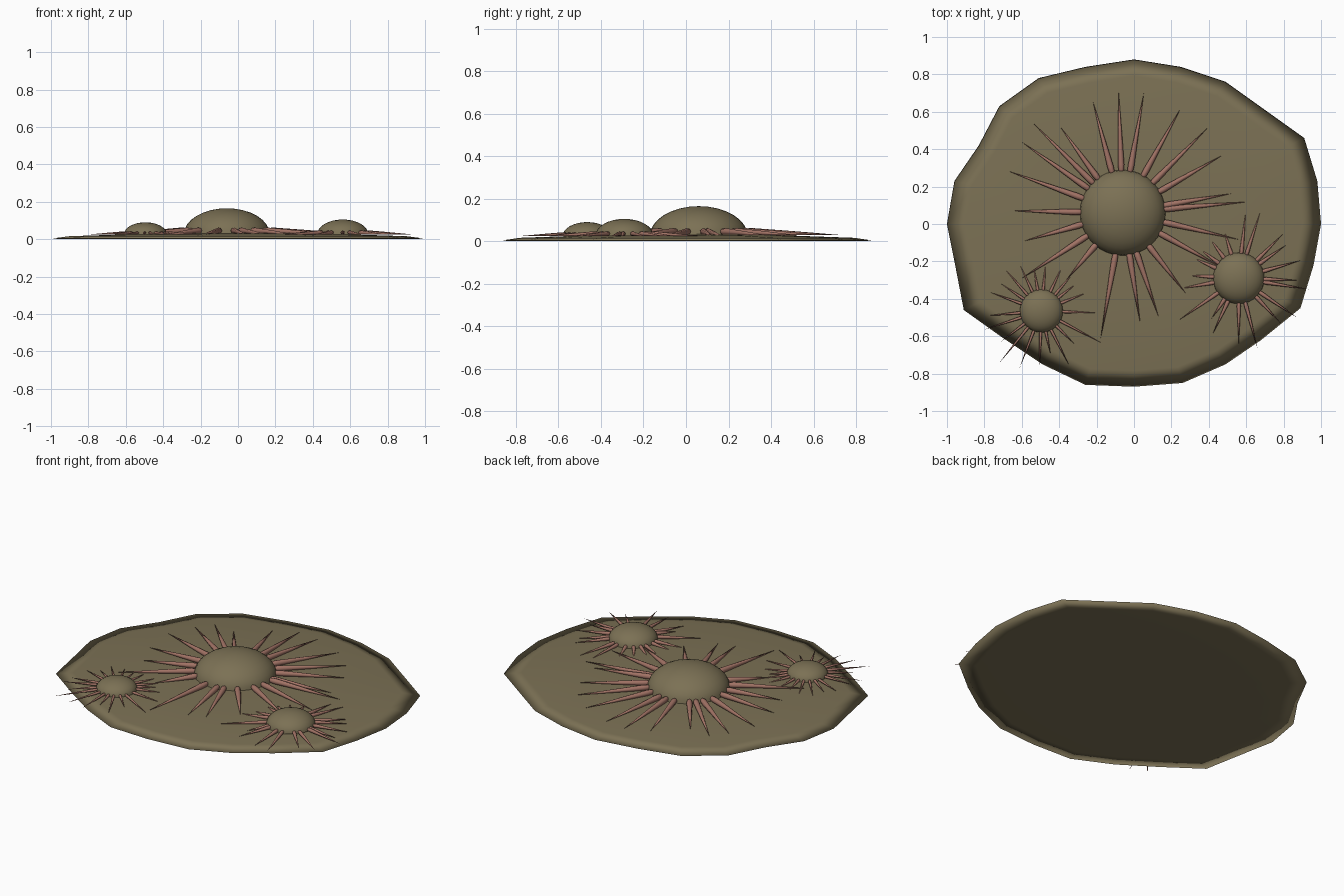
import bpy, bmesh, math
from mathutils import Vector

cube = bpy.data.objects.get("Cube")
if cube:
    bpy.data.objects.remove(cube, do_unlink=True)


def make_material(name, colour):
    mat = bpy.data.materials.new(name)
    mat.use_nodes = True
    mat.diffuse_color = colour
    shader = mat.node_tree.nodes["Principled BSDF"]
    shader.inputs["Base Color"].default_value = colour
    shader.inputs["Roughness"].default_value = 0.8
    return mat


olive = make_material("olive skin", (0.20, 0.165, 0.09, 1))
pink = make_material("dusky pink", (0.36, 0.17, 0.13, 1))


def finish(name, bm, mat):
    bmesh.ops.recalc_face_normals(bm, faces=bm.faces)
    for face in bm.faces:
        face.smooth = True
    mesh = bpy.data.meshes.new(name)
    bm.to_mesh(mesh)
    bm.free()
    mesh.materials.append(mat)
    obj = bpy.data.objects.new(name, mesh)
    bpy.context.collection.objects.link(obj)
    return obj


# Thin, irregular base: concentric copies of one outline, sharp at the rim
OUTLINE = [(0, .88), (.25, .84), (.49, .76), (.70, .61), (.91, .46), (.98, .23),
           (1, 0), (.96, -.22), (.89, -.45), (.68, -.62), (.49, -.75), (.26, -.85),
           (0, -.87), (-.26, -.86), (-.49, -.75), (-.70, -.61), (-.91, -.46),
           (-.96, -.2), (-1, 0), (-.96, .23), (-.83, .42), (-.72, .63),
           (-.51, .78), (-.26, .84)]


def build_base():
    bm = bmesh.new()
    rings = []
    for scale, z in [(.45, 0), (.9, 0), (1, .003), (.9, .016), (.45, .03)]:
        rings.append([bm.verts.new((x * scale, y * scale, z)) for x, y in OUTLINE])
    count = len(OUTLINE)
    for low, high in zip(rings, rings[1:]):
        for i in range(count):
            j = (i + 1) % count
            bm.faces.new((low[i], low[j], high[j], high[i]))
    for ring, z in ((rings[0], 0), (rings[-1], .035)):
        hub = bm.verts.new((0, 0, z))
        for i in range(count):
            bm.faces.new((ring[i], ring[(i + 1) % count], hub))
    finish("base", bm, olive)


# Flattened hemisphere
def build_dome(name, centre, radius, top):
    bm = bmesh.new()
    bmesh.ops.create_uvsphere(bm, u_segments=32, v_segments=16, radius=1)
    bmesh.ops.delete(bm, geom=[v for v in bm.verts if v.co.z < -0.01], context="VERTS")
    floor = 0.025
    for v in bm.verts:
        v.co = Vector((centre[0] + v.co.x * radius, centre[1] + v.co.y * radius,
                       floor + v.co.z * (top - floor)))
    finish(name, bm, olive)


# Spikes: tapering cones with a rounded root, listed as (degrees, reach)
def build_spikes(name, centre, root, width, height, tip_height, spikes):
    bm = bmesh.new()
    sides = 8
    for degrees, reach in spikes:
        angle = math.radians(degrees)
        out = Vector((math.cos(angle), math.sin(angle), 0))
        start = Vector((centre[0], centre[1], height)) + out * root
        end = Vector((centre[0], centre[1], tip_height)) + out * reach
        axis = end - start
        side = Vector((-out.y, out.x, 0))
        up = axis.normalized().cross(side)
        rings = []
        for along, size in ((0, .55), (.04, .9), (.1, 1), (.5, .6)):
            ring = []
            for k in range(sides):
                a = math.tau * k / sides
                offset = (side * math.cos(a) + up * math.sin(a)) * width * size
                ring.append(bm.verts.new(start + axis * along + offset))
            rings.append(ring)
        tip = bm.verts.new(end)
        bm.faces.new(rings[0])
        for k in range(sides):
            j = (k + 1) % sides
            for a, b in zip(rings, rings[1:]):
                bm.faces.new((a[k], a[j], b[j], b[k]))
            bm.faces.new((rings[-1][k], rings[-1][j], tip))
    finish(name, bm, pink)


LARGE = [(92, .66), (80, .65), (61, .64), (45, .64), (30, .62), (10, .59), (5, .67),
         (-13, .64), (-29, .63), (-52, .55), (-71, .59), (-81, .6), (-100, .68),
         (-130, .47), (-147, .65), (-164, .55), (179, .59), (160, .65), (145, .66),
         (135, .67), (126, .57), (105, .62)]
MEDIUM = [(84, .35), (72, .37), (45, .33), (35, .31), (16, .34), (-2, .31), (-9, .38),
          (-34, .38), (-47, .33), (-75, .39), (-90, .35), (-115, .33), (-124, .26),
          (-145, .39), (-170, .33), (177, .28), (156, .28), (143, .27), (126, .27),
          (107, .27)]
SMALL = [(85, .26), (65, .28), (50, .28), (38, .24), (22, .27), (-2, .3), (-28, .36),
         (-45, .25), (-63, .33), (-78, .24), (-92, .31), (-111, .33), (-129, .36),
         (-143, .27), (-162, .32), (-175, .29), (160, .29), (146, .26), (131, .3),
         (115, .27), (100, .24)]

build_base()

# Each growth: size, centre, dome radius, dome top, spike width, root and tip heights
GROWTHS = [("large", (-.06, .06), .23, .165, .017, .046, .03, LARGE),
           ("medium", (.56, -.29), .137, .105, .011, .036, .025, MEDIUM),
           ("small", (-.495, -.465), .115, .09, .008, .034, .025, SMALL)]
for size, centre, radius, top, width, height, tip_height, spikes in GROWTHS:
    build_dome(size + "_dome", centre, radius, top)
    build_spikes(size + "_spikes", centre, radius * .93, width, height, tip_height, spikes)
